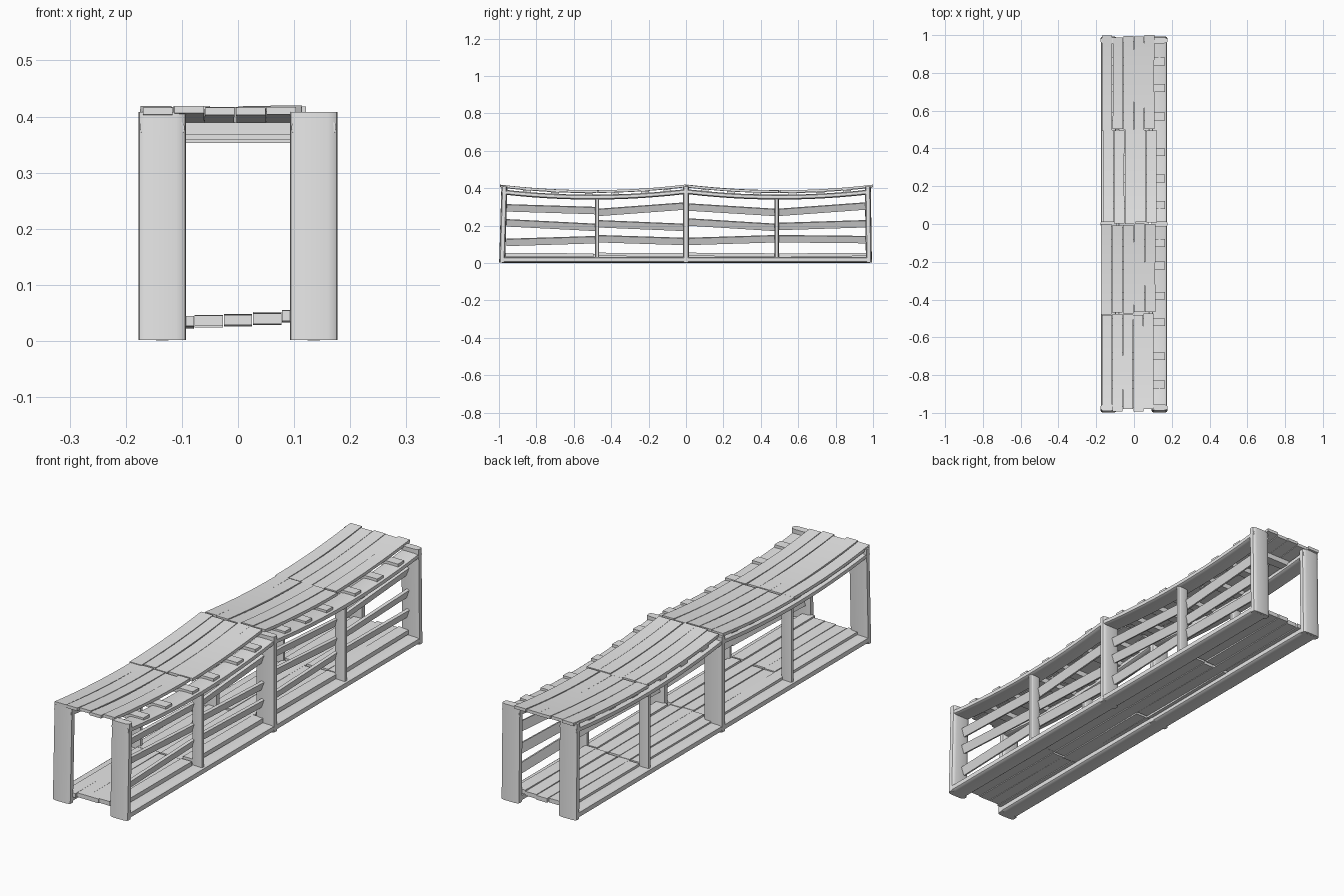
import bpy, bmesh, math, random
from mathutils import Vector

if "Cube" in bpy.data.objects:
    bpy.data.objects.remove(bpy.data.objects["Cube"])

random.seed(4)
grey = bpy.data.materials.new("weathered_grey")
grey.diffuse_color = (0.8, 0.8, 0.8, 1)
grey.use_nodes = True
grey.node_tree.nodes["Principled BSDF"].inputs["Base Color"].default_value = grey.diffuse_color


def sag(y):
    """Height added to the upper structure: low mid-bay, high at the main posts."""
    t = (abs(y) - 0.5) / 0.5
    return 0.03 * t * t


def sweep(name, path, u, v, a, b, rounded=False):
    """Sweep a flat board (or an oval pole) with half sizes a, b on axes u, v."""
    if rounded:
        prof = []
        for i in range(16):
            t = 2 * math.pi * i / 16
            c, s = math.cos(t), math.sin(t)
            prof.append((a * math.copysign(abs(c) ** 0.55, c),
                         b * math.copysign(abs(s) ** 0.55, s)))
    else:
        prof = [(-a, -b), (a, -b), (a, b), (-a, b)]
    u, v = Vector(u), Vector(v)
    bm = bmesh.new()
    rings = [[bm.verts.new(Vector(p) + u * x + v * y) for x, y in prof] for p in path]
    n = len(prof)
    for r, s in zip(rings, rings[1:]):
        for i in range(n):
            j = (i + 1) % n
            bm.faces.new((r[i], r[j], s[j], s[i]))
    bm.faces.new(rings[0])
    bm.faces.new(rings[-1])
    bmesh.ops.recalc_face_normals(bm, faces=bm.faces)
    me = bpy.data.meshes.new(name)
    bm.to_mesh(me)
    bm.free()
    me.materials.append(grey)
    ob = bpy.data.objects.new(name, me)
    bpy.context.collection.objects.link(ob)
    bpy.context.view_layer.objects.active = ob
    ob.select_set(True)
    bpy.ops.object.shade_smooth_by_angle(angle=math.radians(40))
    ob.select_set(False)
    return ob


def along(y0, y1, n):
    return [y0 + (y1 - y0) * i / n for i in range(n + 1)]


X, Y, Z = (1, 0, 0), (0, 1, 0), (0, 0, 1)

for side in (-1, 1):
    xc = side * 0.135
    # main posts, the end ones leaning slightly inward
    for y, lean in ((-0.977, 0.012), (0, 0), (0.975, -0.006)):
        sweep("main_post", [(xc, y - lean / 2, 0.002), (xc, y + lean / 2, 0.408)],
              X, Y, 0.0425, 0.016, True)
    # slim middle posts
    for y in (-0.475, 0.485):
        sweep("middle_post", [(xc + side * 0.01, y, 0.02), (xc + side * 0.01, y, 0.352)],
              X, Y, 0.024, 0.011, True)
    # rails: straight at the bottom, sagging at the top
    for y0, y1 in ((-0.985, 0), (0, 0.985)):
        sweep("bottom_rail", [(xc, y0, 0.017), (xc, y1, 0.017)], X, Z, 0.041, 0.016, True)
        sweep("top_rail", [(xc, y, 0.352 + sag(y)) for y in along(y0, y1, 12)],
              X, Z, 0.040, 0.013, True)

# cross battens carrying the upper deck
for y in (-0.85, -0.7, -0.52, -0.38, -0.22, -0.1, 0.1, 0.24, 0.38, 0.57, 0.72, 0.86):
    z = 0.364 + sag(y)
    sweep("cross_batten", [(-0.16, y, z), (0.165, y, z)], Y, Z, 0.021, 0.011)

# upper deck planks: per section, y range and x range
for y0, y1, x0, x1 in ((-0.985, -0.475, -0.170, 0.105), (-0.475, 0, -0.175, 0.115),
                       (0.01, 0.5, -0.163, 0.122), (0.495, 0.995, -0.170, 0.110)):
    w = (x1 - x0) / 5
    for i in range(5):
        xc = x0 + w * (i + 0.5)
        a, b = y0 + random.uniform(-0.01, 0.01), y1 + random.uniform(-0.008, 0.005)
        a = max(a, -0.997)
        dz = random.uniform(-0.002, 0.002)
        drift = random.uniform(-0.002, 0.002)
        path = [(xc + drift * math.sin(6 * y), y, 0.3815 + dz + sag(y)) for y in along(a, b, 10)]
        sweep("top_plank", path, X, Z, w / 2 - 0.0012, 0.0065)

# lower deck planks, rising slightly to the right
for y0, y1 in ((-0.965, -0.49), (-0.485, -0.01), (0.0, 0.485), (0.49, 0.965)):
    for i in range(5):
        xc = -0.104 + 0.052 * i
        a, b = y0 + random.uniform(-0.015, 0.01), y1 + random.uniform(-0.006, 0.006)
        zc = 0.038 + 0.05 * xc
        za, zb = (zc + random.uniform(-0.003, 0.003) for _ in range(2))
        sweep("bottom_plank", [(xc, a, za), (xc, b, zb)], X, Z, 0.0252, 0.009)

# side slats on the right only: start and end heights, top to bottom
bays = (
    (-0.96, -0.475, ((0.295, 0.280), (0.215, 0.190), (0.110, 0.125))),
    (-0.475, 0.0, ((0.270, 0.305), (0.210, 0.190), (0.130, 0.115))),
    (0.0, 0.485, ((0.300, 0.270), (0.220, 0.190), (0.115, 0.130))),
    (0.485, 0.965, ((0.270, 0.305), (0.195, 0.210), (0.130, 0.125))),
)
t = math.radians(20)
for y0, y1, slats in bays:
    for za, zb in slats:
        sweep("side_slat", [(0.122, y0, za), (0.122, y1, zb)],
              (math.sin(t), 0, math.cos(t)), (math.cos(t), 0, -math.sin(t)), 0.019, 0.006)
